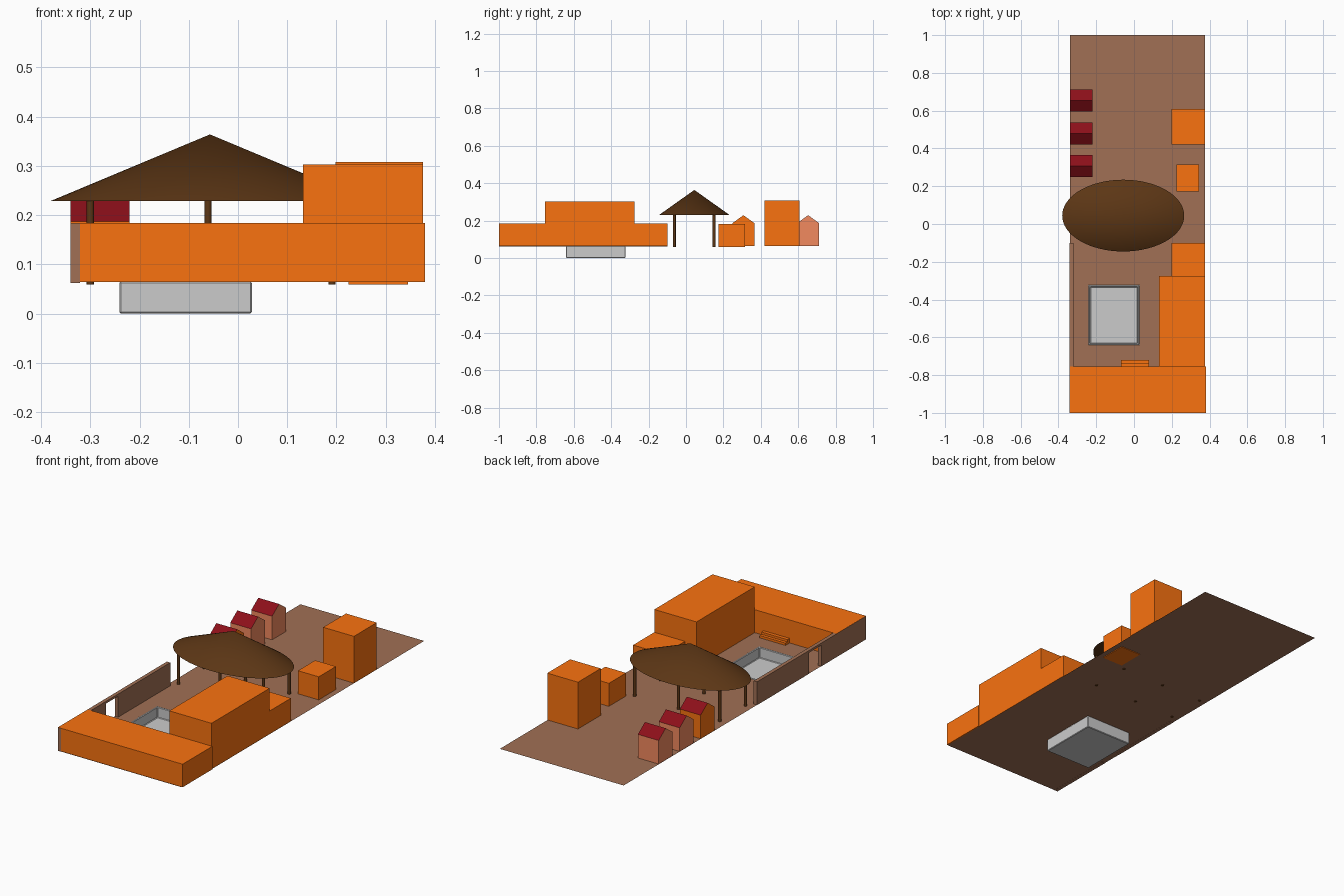
import bpy, bmesh, math
from mathutils import Matrix

if "Cube" in bpy.data.objects:
    bpy.data.objects.remove(bpy.data.objects["Cube"])


def material(name, r, g, b):
    m = bpy.data.materials.new(name)
    m.diffuse_color = (r, g, b, 1)
    m.use_nodes = True
    m.node_tree.nodes["Principled BSDF"].inputs["Base Color"].default_value = m.diffuse_color
    return m


ORANGE = material("orange_render", 0.955, 0.17, 0.005)
EARTH = material("earth_brown", 0.355, 0.163, 0.089)
THATCH = material("thatch_brown", 0.107, 0.037, 0.0075)
RED = material("dark_red", 0.263, 0.005, 0.010)
SALMON = material("salmon", 0.89, 0.253, 0.113)
G = 0.0638  # base of the buildings, just above the ground sheet
GROUND = 0.0626


def finish(bm, name, *mats):
    bmesh.ops.recalc_face_normals(bm, faces=bm.faces)
    me = bpy.data.meshes.new(name)
    bm.to_mesh(me)
    bm.free()
    for m in mats:
        me.materials.append(m)
    ob = bpy.data.objects.new(name, me)
    bpy.context.collection.objects.link(ob)
    return ob


def prism(name, profile, x0, x1, *mats):
    """Extrude a (y, z) profile from x0 to x1."""
    bm = bmesh.new()
    face = bm.faces.new([bm.verts.new((x0, y, z)) for y, z in profile])
    ext = bmesh.ops.extrude_face_region(bm, geom=[face])["geom"]
    bmesh.ops.translate(bm, vec=(x1 - x0, 0, 0),
                        verts=[v for v in ext if isinstance(v, bmesh.types.BMVert)])
    return finish(bm, name, *mats)


def box(name, x0, x1, y0, y1, z0, z1, mat):
    return prism(name, [(y0, z0), (y1, z0), (y1, z1), (y0, z1)], x0, x1, mat)


# Ground sheet with an opening for the pool
xs, ys = (-0.34, -0.241, 0.028, 0.375), (-1, -0.641, -0.324, 1)
bm = bmesh.new()
grid = [[bm.verts.new((x, y, GROUND)) for y in ys] for x in xs]
for i in range(3):
    for j in range(3):
        if (i, j) != (1, 1):
            bm.faces.new((grid[i][j], grid[i + 1][j], grid[i + 1][j + 1], grid[i][j + 1]))
ground = finish(bm, "ground", EARTH)
if ground.data.polygons[0].normal.z < 0:
    ground.data.flip_normals()

# Pool: hollowed basin with chamfered edges
bm = bmesh.new()
bmesh.ops.create_cube(bm, size=1, matrix=Matrix.Translation((-0.1065, -0.4825, 0.0325))
                      @ Matrix.Diagonal((0.269, 0.317, 0.065, 1)))
top = max(bm.faces, key=lambda f: f.calc_center_median().z)
bmesh.ops.inset_region(bm, faces=[top], thickness=0.013)
well = bmesh.ops.extrude_face_region(bm, geom=[top])["geom"]
bmesh.ops.translate(bm, vec=(0, 0, -0.055),
                    verts=[v for v in well if isinstance(v, bmesh.types.BMVert)])
if top.is_valid:
    bmesh.ops.delete(bm, geom=[top], context='FACES_ONLY')
pool = finish(bm, "pool")
bev = pool.modifiers.new("soft_edges", 'BEVEL')
bev.width, bev.segments = 0.003, 1

# Boundary wall with a gateway
prism("boundary_wall",
      [(-1, 0.062), (-0.63, 0.062), (-0.63, 0.172), (-0.53, 0.172), (-0.53, 0.062),
       (-0.1, 0.062), (-0.1, 0.1835), (-1, 0.1835)], -0.3405, -0.321, EARTH)

# Front, side and rear buildings
box("front_building", -0.34, 0.38, -0.9995, -0.755, G, 0.184, ORANGE)
box("tall_building", 0.132, 0.3755, -0.755, -0.275, G, 0.303, ORANGE)
box("low_annex", 0.198, 0.3755, -0.275, -0.1, G, 0.184, ORANGE)
box("rear_tower", 0.198, 0.3755, 0.42, 0.608, G, 0.308, ORANGE)
box("small_block", 0.225, 0.345, 0.173, 0.315, 0.059, 0.183, ORANGE)

# Two entrance steps
prism("entrance_steps",
      [(-0.755, G), (-0.721, G), (-0.721, 0.076), (-0.737, 0.076), (-0.737, 0.088),
       (-0.755, 0.088)], -0.07, 0.08, ORANGE)

# Gabled huts with red roof slopes
for n, (y, mat) in enumerate(((0.307, ORANGE), (0.480, SALMON), (0.653, SALMON))):
    hut = prism(f"hut_{n + 1}", [(y - 0.058, G), (y + 0.058, G), (y + 0.058, 0.187),
                                 (y, 0.229), (y - 0.058, 0.187)], -0.34, -0.22, mat, RED)
    for p in hut.data.polygons:
        p.material_index = 1 if p.normal.z > 0.3 else 0

# Elliptical thatched canopy
bm = bmesh.new()
bmesh.ops.create_cone(bm, cap_ends=True, segments=64, radius1=1, radius2=0, depth=1,
                      matrix=Matrix.Translation((-0.057, 0.0445, 0.2965))
                      @ Matrix.Diagonal((0.323, 0.19, 0.135, 1)))
canopy = finish(bm, "canopy_roof", THATCH)
for p in canopy.data.polygons:
    p.use_smooth = len(p.vertices) < 5

# Canopy posts
for i, x in enumerate((-0.30, -0.061, 0.191)):
    for j, y in enumerate((-0.062, 0.15)):
        bm = bmesh.new()
        bmesh.ops.create_cone(bm, cap_ends=True, segments=16, radius1=0.0075, radius2=0.0075,
                              depth=0.172, matrix=Matrix.Translation((x, y, 0.1455)))
        post = finish(bm, f"canopy_post_{i * 2 + j + 1}", THATCH)
        for p in post.data.polygons:
            p.use_smooth = len(p.vertices) == 4
